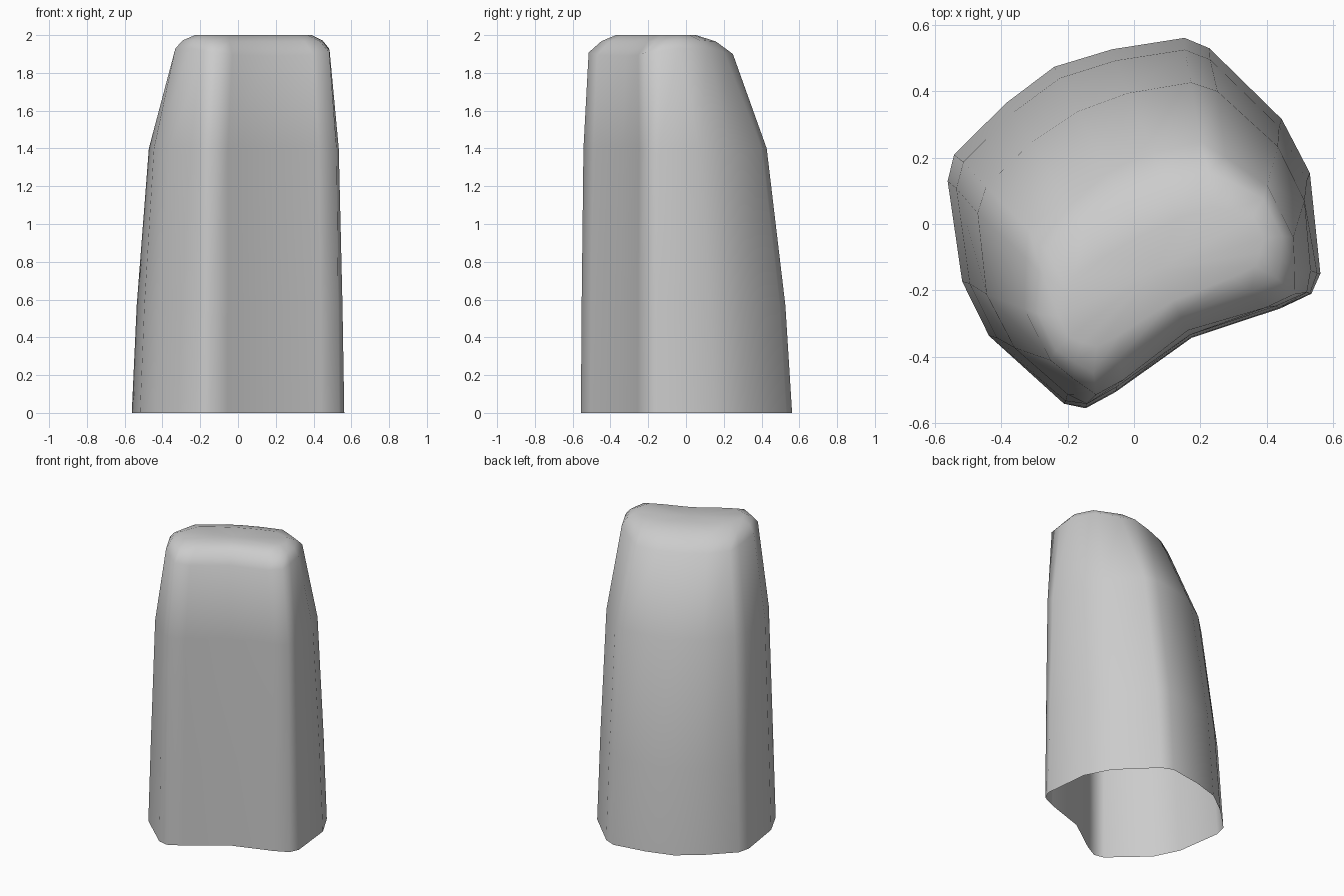
import bpy, bmesh, math
from mathutils import Matrix

if "Cube" in bpy.data.objects:
    bpy.data.objects.remove(bpy.data.objects["Cube"])

# Half cross-sections (width, depth), front centre -> side -> back centre
BASE = [(0, -.385), (.278, -.427), (.382, -.430), (.434, -.388), (.543, -.103),
        (.541, .08), (.443, .370), (.39, .432), (.18, .5), (0, .532)]
UPPER = [(0, -.375), (.27, -.415), (.372, -.42), (.412, -.367), (.491, -.17),
         (.493, .012), (.406, .243), (.347, .303), (.161, .361), (0, .38)]
TIP = [(0, -.36), (.24, -.405), (.335, -.408), (.374, -.335), (.411, -.253),
       (.411, -.078), (.338, .055), (.292, .13), (.15, .165), (0, .18)]


def blend(a, b, tu, tv):
    return [(p[0] + (q[0] - p[0]) * tu, p[1] + (q[1] - p[1]) * tv) for p, q in zip(a, b)]


def inset(half, su, sv, front):
    return [(u * su, front + (v + .41) * sv) for u, v in half]


# height, extra height at the sides, half section
sections = [(0, 0, BASE), (.57, 0, blend(BASE, UPPER, .36, .25)), (1.4, 0, UPPER),
            (1.89, .04, TIP), (1.965, .01, inset(TIP, .93, .71, -.345)),
            (2.0, 0, inset(TIP, .8, .407, -.28))]

# Lofted crown, open at the bottom
bm = bmesh.new()
rings = []
for z, lift, half in sections:
    outline = half + [(-u, v) for u, v in half[-2:0:-1]]
    rings.append([bm.verts.new((u, v, z + lift * (abs(u) / .41) ** 4)) for u, v in outline])
n = len(rings[0])
for lo, hi in zip(rings, rings[1:]):
    for i in range(n):
        j = (i + 1) % n
        bm.faces.new((lo[i], lo[j], hi[j], hi[i]))

# Biting edge: slightly dished fan
top = rings[-1]
middle = bm.verts.new((0, -.155, 1.99))
for i in range(n):
    bm.faces.new((top[i], top[(i + 1) % n], middle))

bmesh.ops.recalc_face_normals(bm, faces=bm.faces)
bmesh.ops.transform(bm, matrix=Matrix.Rotation(math.radians(26.9), 4, 'Z'), verts=bm.verts)
for f in bm.faces:
    f.smooth = True
mesh = bpy.data.meshes.new("tooth")
bm.to_mesh(mesh)
bm.free()
tooth = bpy.data.objects.new("tooth", mesh)
bpy.context.collection.objects.link(tooth)
